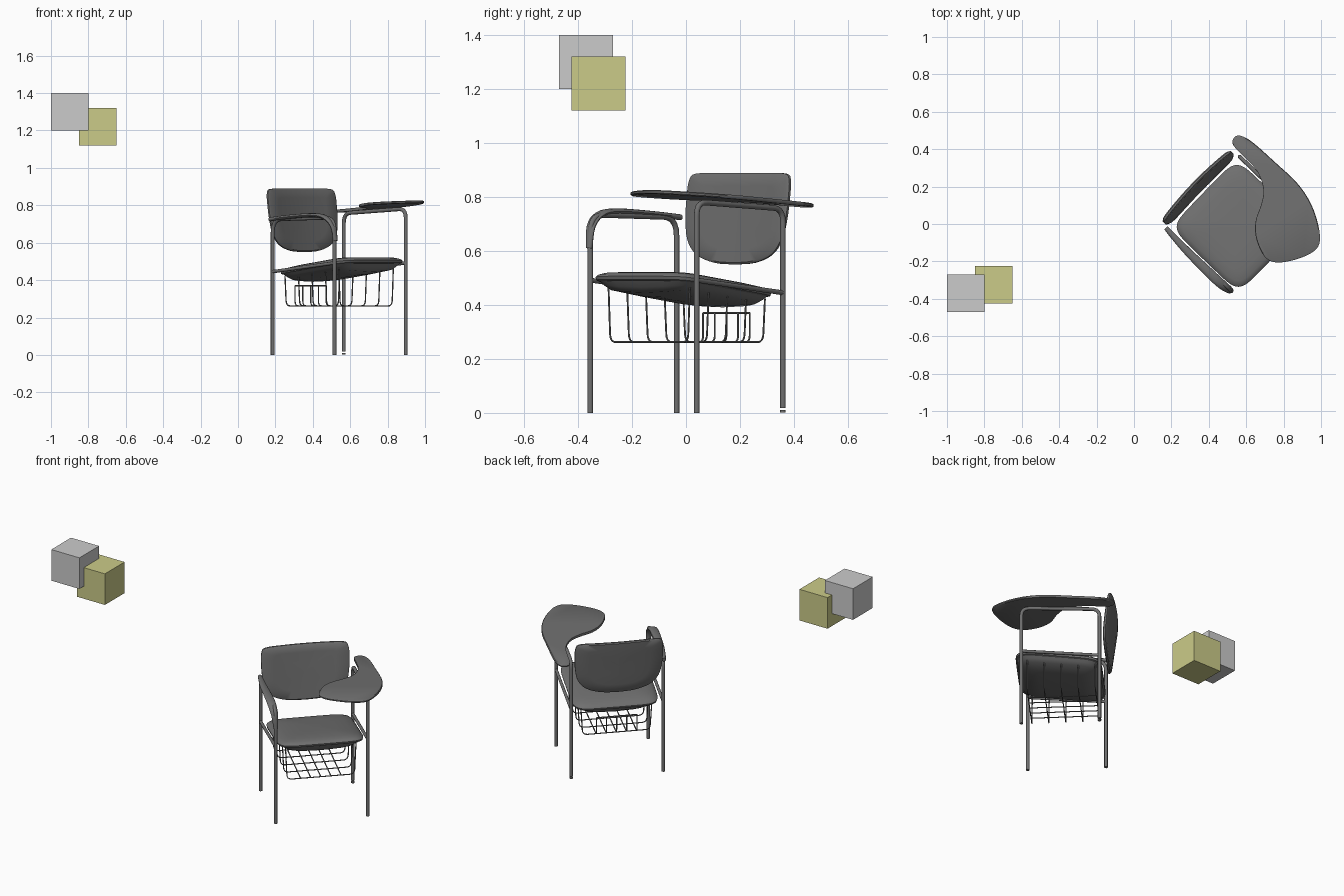
import bpy, bmesh, math
from mathutils import Vector, Matrix

if "Cube" in bpy.data.objects:
    bpy.data.objects.remove(bpy.data.objects["Cube"], do_unlink=True)


def material(name, r, g, b):
    m = bpy.data.materials.new(name)
    m.use_nodes = True
    m.diffuse_color = (r, g, b, 1)
    m.node_tree.nodes["Principled BSDF"].inputs["Base Color"].default_value = (r, g, b, 1)
    return m


GREY = material("light grey", 0.6, 0.6, 0.6)
YELLOW = material("dull yellow", 0.6, 0.6, 0.25)
CHAIR = material("charcoal", 0.16, 0.16, 0.16)

# The chair is built facing -y, then turned and moved into place
PLACE = Matrix.Translation((0.541, 0.0025, 0)) @ Matrix.Rotation(math.radians(46), 4, "Z")


def finish(name, bm, mat, matrix=PLACE, smooth=True):
    bmesh.ops.recalc_face_normals(bm, faces=bm.faces)
    me = bpy.data.meshes.new(name)
    bm.to_mesh(me)
    bm.free()
    ob = bpy.data.objects.new(name, me)
    bpy.context.collection.objects.link(ob)
    ob.matrix_world = matrix
    me.materials.append(mat)
    if smooth:
        bpy.ops.object.select_all(action="DESELECT")
        ob.select_set(True)
        bpy.context.view_layer.objects.active = ob
        bpy.ops.object.shade_smooth_by_angle(angle=math.radians(40))
    return ob


def loft(name, rings):
    """Skin closed rings of equal length and cap both ends."""
    bm = bmesh.new()
    loops = [[bm.verts.new(p) for p in ring] for ring in rings]
    n = len(loops[0])
    for a, b in zip(loops, loops[1:]):
        for i in range(n):
            j = (i + 1) % n
            bm.faces.new((a[i], a[j], b[j], b[i]))
    bm.faces.new(loops[0])
    bm.faces.new(loops[-1])
    return finish(name, bm, CHAIR)


def spline(pts, closed=False, steps=6):
    """Smooth curve through the points."""
    pts = [Vector(p) for p in pts]
    n = len(pts)
    out = []
    for i in range(n if closed else n - 1):
        k = [(i + d) % n if closed else min(max(i + d, 0), n - 1) for d in (-1, 0, 1, 2)]
        a, b, c, d = (pts[q] for q in k)
        for s in range(steps):
            t = s / steps
            out.append(0.5 * (2 * b + (c - a) * t + (2 * a - 5 * b + 4 * c - d) * t * t
                              + (3 * b - a - 3 * c + d) * t ** 3))
    return out if closed else out + [pts[-1]]


def rounded(pts, radius, steps=5):
    """Polyline with its inner corners rounded."""
    pts = [Vector(p) for p in pts]
    out = [pts[0]]
    for a, b, c in zip(pts, pts[1:], pts[2:]):
        p = b + (a - b).normalized() * radius
        q = b + (c - b).normalized() * radius
        for s in range(steps + 1):
            t = s / steps
            out.append(p * (1 - t) ** 2 + b * 2 * t * (1 - t) + q * t * t)
    return out + [pts[-1]]


def tube(name, pts, radius, sides=12):
    pts = [Vector(p) for p in pts]
    rings = []
    for i, p in enumerate(pts):
        d = (pts[min(i + 1, len(pts) - 1)] - pts[max(i - 1, 0)]).normalized()
        ref = Vector((1, 0, 0)) if abs(d.x) < 0.7 else Vector((0, 1, 0))
        u = d.cross(ref).normalized()
        w = d.cross(u)
        rings.append([p + (u * math.cos(a) + w * math.sin(a)) * radius
                      for a in (2 * math.pi * k / sides for k in range(sides))])
    return loft(name, rings)


def cube(name, centre, mat):
    bm = bmesh.new()
    bmesh.ops.create_cube(bm, size=0.2)
    finish(name, bm, mat, Matrix.Translation(centre), smooth=False)


# Two loose cubes
cube("grey_block", (-0.9, -0.37, 1.3), GREY)
cube("yellow_block", (-0.75, -0.325, 1.22), YELLOW)

# Legs with the bent arm tubes
X, Y, R = 0.274, 0.23, 0.0105
tube("right_frame", rounded([(-X, Y, 0), (-X, Y, 0.725), (-X, -Y, 0.735), (-X, -Y, 0)], 0.07), R)
tube("left_frame", rounded([(X, Y, 0.018), (X, Y, 0.757), (X, -Y, 0.782), (X, -Y, 0)], 0.05), R)
tube("left_back_foot", [(X, Y, 0.002), (X, Y, 0.01)], R)
for side, x in (("right", -X), ("left", X)):
    tube(side + "_seat_rail", [(x, Y, 0.445), (x, -Y, 0.492)], 0.009)

# Arm pad, a bowed strip that rolls down at the front
pad = []
path = spline([(-X, 0.25, 0.725), (-X - 0.01, 0.1, 0.738), (-X - 0.012, -0.08, 0.747),
               (-X - 0.01, -0.17, 0.735), (-X - 0.004, -0.222, 0.69), (-X, -0.236, 0.61)])
for i, p in enumerate(path):
    t = i / (len(path) - 1)
    d = (path[min(i + 1, len(path) - 1)] - path[max(i - 1, 0)]).normalized()
    up = Vector((1, 0, 0)).cross(d).normalized()
    half = 0.012 + 0.014 * math.sin(math.pi * t)
    pad.append([p + Vector((half * math.cos(a), 0, 0)) + up * 0.011 * math.sin(a)
                for a in (2 * math.pi * k / 12 for k in range(12))])
loft("arm_pad", pad)


# Seat: rounded square rings on a plane sloping to the rear
def seat_ring(scale, drop, sag=0.0):
    ring = []
    for k in range(64):
        a = 2 * math.pi * k / 64
        c, s = math.cos(a), math.sin(a)
        x = 0.256 * scale * math.copysign(abs(c) ** 0.3, c)
        y = 0.255 * scale * math.copysign(abs(s) ** 0.3, s) - 0.018
        z = 0.48 - 0.13 * y + drop - sag * (1 - (x / 0.256) ** 2)
        ring.append((x, y, z))
    return ring


loft("seat_cushion", [seat_ring(*r) for r in (
    (0.05, 0.022), (0.5, 0.02), (0.75, 0.015), (0.9, 0.008), (0.97, 0.0),
    (1, -0.009), (0.99, -0.02), (0.95, -0.024))])
loft("seat_pan", [seat_ring(*r) for r in (
    (0.96, -0.02), (0.9, -0.032, 0.014), (0.82, -0.042, 0.022),
    (0.5, -0.045, 0.024), (0.05, -0.045, 0.024))])

# Backrest: half outline mirrored, leaning and bowed to the rear
half = spline([(0.0, 0.55), (0.1, 0.556), (0.19, 0.585), (0.24, 0.64), (0.258, 0.72), (0.262, 0.8),
               (0.258, 0.86), (0.232, 0.886), (0.12, 0.889), (0.0, 0.889)], steps=4)
outline = [tuple(p) for p in half] + [(-p.x, p.y) for p in half[-2:0:-1]]


def back_ring(scale, depth):
    ring = []
    for x, z in outline:
        x, z = x * scale, 0.73 + (z - 0.73) * scale
        y = 0.232 + 0.045 * (z - 0.55) / 0.34 + 0.017 * (1 - (x / 0.26) ** 2) + depth
        ring.append((x, y, z))
    return ring


loft("backrest", [back_ring(*r) for r in (
    (0.03, 0), (0.35, 0), (0.7, 0), (0.96, 0), (1, 0.006), (1, 0.016), (0.96, 0.022),
    (0.7, 0.024), (0.35, 0.024), (0.03, 0.024))])

# Writing tablet, a kidney shaped board rising slightly to the front
board = spline([(0.564, 0.473), (0.63, 0.44), (0.75, 0.334), (0.874, 0.217), (0.95, 0.1),
                (0.99, -0.03), (0.985, -0.12), (0.91, -0.174), (0.78, -0.206), (0.703, -0.18),
                (0.655, -0.083), (0.65, 0.013), (0.68, 0.104), (0.692, 0.185), (0.66, 0.28),
                (0.59, 0.36), (0.532, 0.42), (0.532, 0.457)], closed=True, steps=5)
board = [PLACE.inverted() @ Vector((p.x, p.y, 0)) for p in board]
mid = sum(board, Vector()) / len(board)
rings = []
for inset, z in ((0.98, 0.783), (1, 0.787), (1, 0.794), (0.98, 0.798)):
    ring = [mid + (p - mid) * inset for p in board]
    rings.append([(p.x, p.y, z - 0.07 * p.y) for p in ring])
loft("writing_tablet", rings)

# Wire basket: cross wires hang from the seat, long wires turn up at the rear
W, FLOOR, THIN = 0.2, 0.262, 0.0035
for i in range(5):
    y = -W + 0.1 * i
    top = 0.45 - 0.13 * y
    tube("basket_cross_wire", rounded([(-W - 0.01, y, top), (-W, y, FLOOR), (W, y, FLOOR),
                                       (W + 0.01, y, top)], 0.03), THIN, 6)
for i in range(5):
    x = -0.12 + 0.06 * i
    tube("basket_long_wire", rounded([(x, -W, FLOOR), (x, W + 0.012, FLOOR),
                                      (x, W + 0.012, 0.37)], 0.025), THIN, 6)
tube("basket_rear_rail", [(-0.12, W + 0.012, 0.37), (0.12, W + 0.012, 0.37)], THIN, 6)
